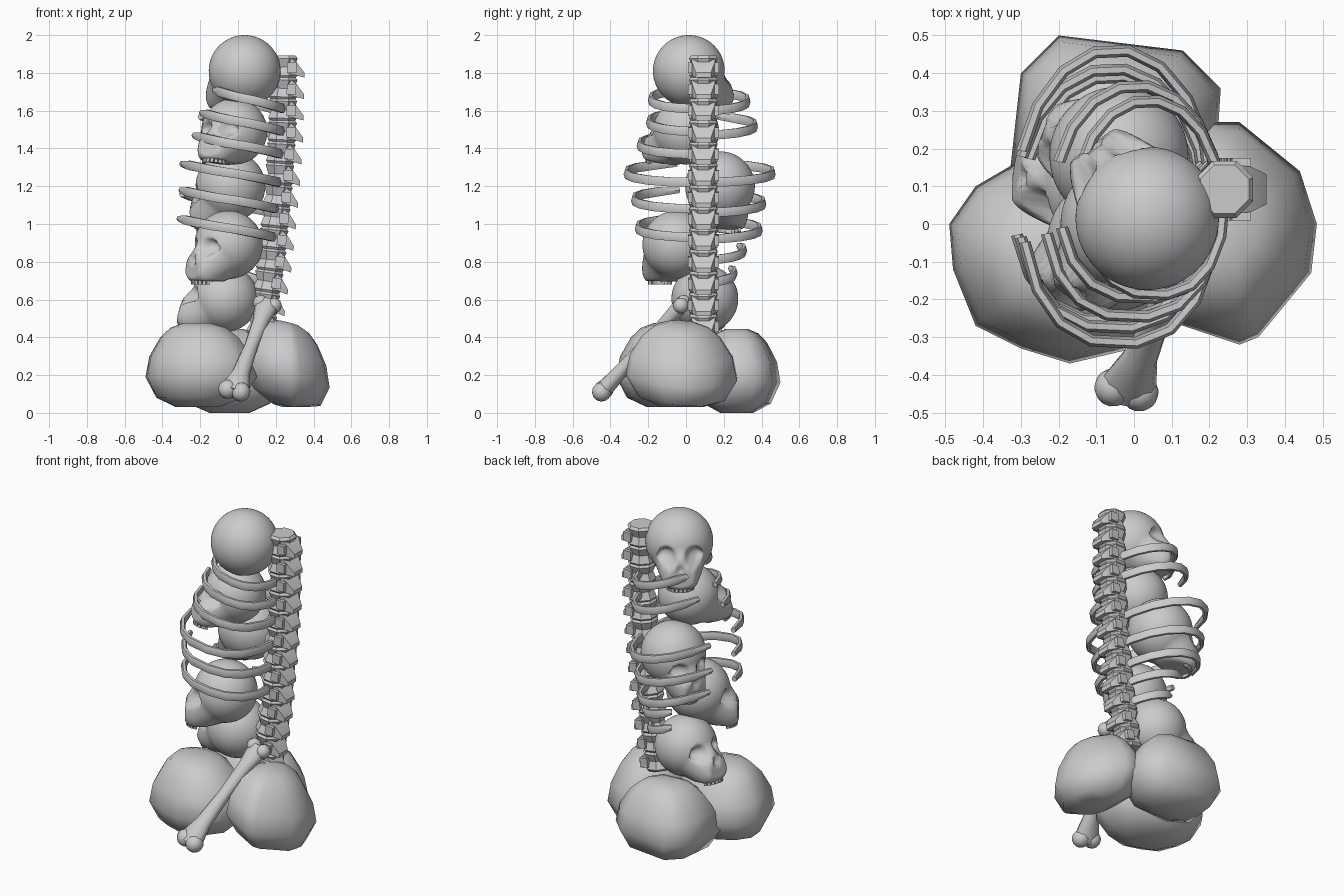
import bpy, bmesh, math
from mathutils import Vector, Matrix

if "Cube" in bpy.data.objects:
    bpy.data.objects.remove(bpy.data.objects["Cube"])

def finish(name, bm, matrix=None, angle=50):
    bmesh.ops.recalc_face_normals(bm, faces=bm.faces)
    me = bpy.data.meshes.new(name)
    bm.to_mesh(me)
    bm.free()
    me.polygons.foreach_set("use_smooth", [True] * len(me.polygons))
    me.set_sharp_from_angle(angle=math.radians(angle))
    return place(name, me, matrix)

def place(name, me, matrix=None):
    ob = bpy.data.objects.new(name, me)
    bpy.context.collection.objects.link(ob)
    if matrix is not None:
        ob.matrix_world = matrix
    return ob

def frame(forward, pos, scale=1.0):
    # local -Y looks along forward, local Z stays up
    y = -Vector(forward).normalized()
    x = y.cross(Vector((0, 0, 1))).normalized()
    z = x.cross(y)
    rot = Matrix((x, y, z)).transposed().to_4x4()
    return Matrix.Translation(pos) @ rot @ Matrix.Scale(scale, 4)

def loft(bm, rings):
    # skin a list of equal-length point rings and cap both ends
    vs = [[bm.verts.new(p) for p in r] for r in rings]
    n = len(vs[0])
    for a, b in zip(vs, vs[1:]):
        for i in range(n):
            bm.faces.new((a[i], a[(i + 1) % n], b[(i + 1) % n], b[i]))
    bm.faces.new(vs[0])
    bm.faces.new(vs[-1])

def smooth(a, b, t):
    t = max(0, min(1, (t - a) / (b - a)))
    return t * t * (3 - 2 * t)

# Base boulders: plan outline scaled through a height profile, then hulled
profile = [(.0, .38), (.05, .78), (.16, 1), (.27, .92), (.37, .7), (.42, .5), (.445, .25)]
boulders = {  # base height, lean in x, lean in y, plan outline
    "boulder_left": (.03, 0, 0, [(-.49, 0), (-.42, .1), (-.3, .17), (-.1, .16), (.08, .02), (.1, -.2),
                                 (0, -.33), (-.17, -.37), (-.3, -.33), (-.42, -.27), (-.48, -.12)]),
    "boulder_right": (.03, -.25, -.06, [(.485, 0), (.44, .14), (.28, .27), (.2, .27), (.06, .18),
                                        (.03, -.1), (.1, -.26), (.28, -.32), (.33, -.3), (.47, -.13)]),
    "boulder_back": (0, 0, 0, [(-.33, .13), (-.3, .4), (-.2, .5), (.13, .46), (.23, .36), (.22, .2),
                               (.12, .06), (-.2, .04)]),
}
for name, (z0, tx, ty, plan) in boulders.items():
    bm = bmesh.new()
    cx = sum(p[0] for p in plan) / len(plan)
    cy = sum(p[1] for p in plan) / len(plan)
    for z, s in profile:
        for x, y in plan:
            dx, dy = (x - cx) * s, (y - cy) * s
            bm.verts.new((cx + dx, cy + dy, max(z0, z0 + z + tx * dx + ty * dy)))
    bmesh.ops.convex_hull(bm, input=bm.verts)
    loose = [v for v in bm.verts if not v.link_faces]
    bmesh.ops.delete(bm, geom=loose, context='VERTS')
    finish(name, bm, angle=60)

# Skull: sphere pulled out into a jaw, with dented sockets and a row of teeth
bm = bmesh.new()
bmesh.ops.create_icosphere(bm, subdivisions=5, radius=1)
jaw = Vector((0, -.74, -.67))
for v in bm.verts:
    u = v.co.normalized()
    w = smooth(.64, .94, u.dot(jaw))
    p = u * .19 + jaw * .115 * w
    p.z = max(p.z, -.205)
    p.y = max(p.y, -.235)
    if p.y < -.05:
        for ex, ez, r, depth in ((.075, -.02, .052, .05), (-.075, -.02, .052, .05), (0, -.09, .028, .022)):
            d = math.hypot(p.x - ex, p.z - ez) / r
            if d < 1:
                p.y += depth * (1 - d ** 3)
    v.co = p
for i in range(9):
    a = math.radians(-72 + 18 * i)
    m = (Matrix.Translation((.07 * math.sin(a), -.15 - .07 * math.cos(a), -.208))
         @ Matrix.Rotation(a, 4, 'Z') @ Matrix.Diagonal((.018, .016, .035, 1)))
    bmesh.ops.create_cube(bm, size=1, matrix=m)
skulls = [((-.6, .8, .05), (.035, .015, 1.81), 1.0),
          ((-.55, -.8, .2), (-.02, 0, 1.49), .92),
          ((-.9, .3, -.15), (-.04, .18, 1.2), .97),
          ((-.8, -.5, .02), (-.05, -.05, .89), .95),
          ((-.95, .1, .22), (-.07, .1, .605), .93)]
first = finish("skull_1", bm, frame(*skulls[0]), 60)
for i, s in enumerate(skulls[1:], 2):
    place("skull_%d" % i, first.data, frame(*s))

# Vertebra: waisted body, drooping rear spur and side knobs
bm = bmesh.new()
rings = []
for z, r in ((-.06, .07), (-.045, .082), (0, .064), (.045, .082), (.06, .07)):
    rings.append([(r * math.cos(math.tau * (k + .5) / 8), r * math.sin(math.tau * (k + .5) / 8), z)
                  for k in range(8)])
loft(bm, rings)
loft(bm, [[(x, -hy, lo), (x, hy, lo), (x, hy, hi), (x, -hy, hi)]
          for x, hy, lo, hi in ((.03, .065, -.035, .055), (.07, .06, -.045, .025), (.112, .04, -.055, -.03))])
for s in (-1, 1):
    m = Matrix.Translation((.045, s * .06, -.005)) @ Matrix.Diagonal((.05, .045, .055, 1))
    bmesh.ops.create_cube(bm, size=1, matrix=m)
path = [(.47, .125), (.8, .175), (1.2, .215), (1.5, .235), (1.84, .24)]
def spine_x(z):
    for (z0, x0), (z1, x1) in zip(path, path[1:]):
        if z <= z1:
            return x0 + (x1 - x0) * (z - z0) / (z1 - z0)
    return path[-1][1]
vert_mesh = None
for i in range(13):
    z = .47 + i * .1135
    tilt = math.atan((spine_x(z + .05) - spine_x(z - .05)) / .1)
    m = Matrix.Translation((spine_x(z), .092, z)) @ Matrix.Rotation(tilt, 4, 'Y')
    if vert_mesh is None:
        vert_mesh = finish("vertebra_1", bm, m, 35).data
    else:
        place("vertebra_%d" % (i + 1), vert_mesh, m)

# Ribs: faceted flat bands swept around half an oval from the spine
def rib(name, side, z0, depth, xend, stop=165):
    bm = bmesh.new()
    xs = spine_x(z0) + (.015 if side < 0 else 0)
    power = .85 if side < 0 else 1
    cx, hx = (xs + xend) / 2, (xs - xend) / 2
    rings = []
    for k in range(9):
        a = math.radians(stop * k / 8)
        c, s = math.cos(a), math.sin(a)
        mid = Vector((cx + hx * math.copysign(abs(c) ** power, c), .08 + side * depth * s ** power,
                      z0 + .05 * (1 - c)))
        n = Vector((c / hx, side * s / depth, 0)).normalized()
        taper = 1 if k < 8 else .6
        rings.append([mid + n * (-.016 * math.cos(math.tau * j / 6) - .012)
                      + Vector((0, 0, .028 * taper * math.sin(math.tau * j / 6))) for j in range(6)])
    loft(bm, rings)
    finish(name, bm, angle=40)

front = [(1.61, .28, -.14), (1.49, .29, -.21), (1.37, .34, -.25),
         (1.22, .41, -.31), (1.08, .37, -.32), (.93, .35, -.33)]
back = [(1.60, .26, -.16), (1.47, .30, -.22), (1.22, .395, -.32), (1.06, .345, -.32),
        (.92, .325, -.3), (.81, .24, -.2), (.69, .19, -.15)]
for i, (z, d, x) in enumerate(front, 1):
    rib("front_rib_%d" % i, -1, z, d, x)
for i, (z, d, x) in enumerate(back, 1):
    rib("back_rib_%d" % i, 1, z, d, x, 163 if z > .9 else 120)

# Loose long bone leaning on the boulders
top, low = Vector((.155, -.02, .575)), Vector((-.02, -.44, .118))
axis = top - low
L = axis.length
bm = bmesh.new()
loft(bm, [[(wx * math.cos(math.tau * k / 10), wy * math.sin(math.tau * k / 10), L * t) for k in range(10)]
          for t, wx, wy in ((-.03, .07, .042), (.06, .072, .046), (.2, .048, .04), (.5, .037, .035),
                            (.8, .044, .037), (.94, .06, .042), (1.02, .056, .038))])
for t, r in ((0, .051), (1, .042)):
    for s in (-1, 1):
        bmesh.ops.create_uvsphere(bm, u_segments=12, v_segments=8, radius=r,
                                  matrix=Matrix.Translation((s * .036, 0, L * t)))
zc = axis.normalized()
yc = zc.cross(Vector((1, 0, 0))).normalized()
xc = yc.cross(zc)
finish("loose_bone", bm, Matrix.Translation(low) @ Matrix((xc, yc, zc)).transposed().to_4x4())
